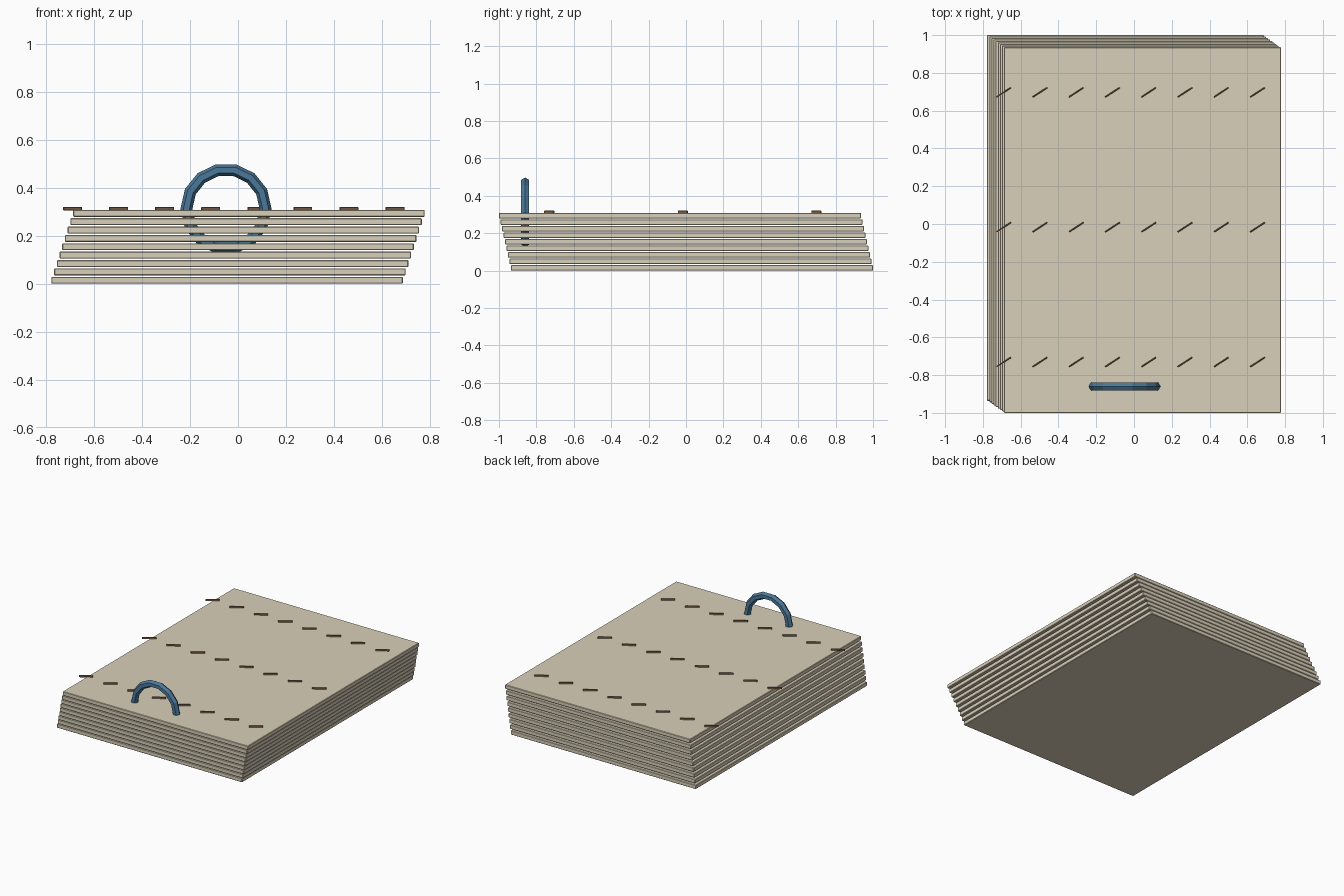
import bpy
import math

if "Cube" in bpy.data.objects:
    bpy.data.objects.remove(bpy.data.objects["Cube"])

SHEETS = 9
SIZE = (1.465, 1.936, 0.029)
PITCH = 0.0349
TOP = (SHEETS - 1) * PITCH + SIZE[2]


def material(name, rgb):
    m = bpy.data.materials.new(name)
    m.diffuse_color = (*rgb, 1)
    m.use_nodes = True
    m.node_tree.nodes["Principled BSDF"].inputs["Base Color"].default_value = m.diffuse_color
    return m


paper = material("paper", (0.70, 0.63, 0.49))
ink = material("ink", (0.25, 0.15, 0.08))
steel = material("blue_metal", (0.07, 0.19, 0.32))


def block(name, loc, size, mat, bevel, angle=0.0):
    bpy.ops.mesh.primitive_cube_add(size=1, location=loc, rotation=(0, 0, angle))
    ob = bpy.context.object
    ob.name = name
    ob.scale = size
    bpy.ops.object.transform_apply(location=False, rotation=False, scale=True)
    ob.data.materials.append(mat)
    mod = ob.modifiers.new("edge", 'BEVEL')
    mod.width = bevel
    mod.segments = 1
    return ob


# Stack of sheets, each slid a little to the right and forward
for i in range(SHEETS):
    t = i / (SHEETS - 1) - 0.5
    block(f"sheet_{i + 1}", (0.09 * t, -0.064 * t, i * PITCH + SIZE[2] / 2),
          SIZE, paper, 0.003)

# Three rows of slanted pen strokes on the top sheet
for row in range(3):
    for col in range(8):
        block(f"stroke_{row + 1}_{col + 1}",
              (-0.69 + 0.192 * col, 0.697 - 0.714 * row, TOP + 0.005),
              (0.092, 0.007, 0.014), ink, 0.002, math.radians(33))

# Binding ring standing upright through the front edge of the stack
bpy.ops.mesh.primitive_torus_add(major_radius=0.165, minor_radius=0.025,
                                 major_segments=14, minor_segments=6,
                                 location=(-0.05, -0.86, 0.312),
                                 rotation=(math.pi / 2, 0, 0))
ring = bpy.context.object
ring.name = "binding_ring"
ring.data.materials.append(steel)
